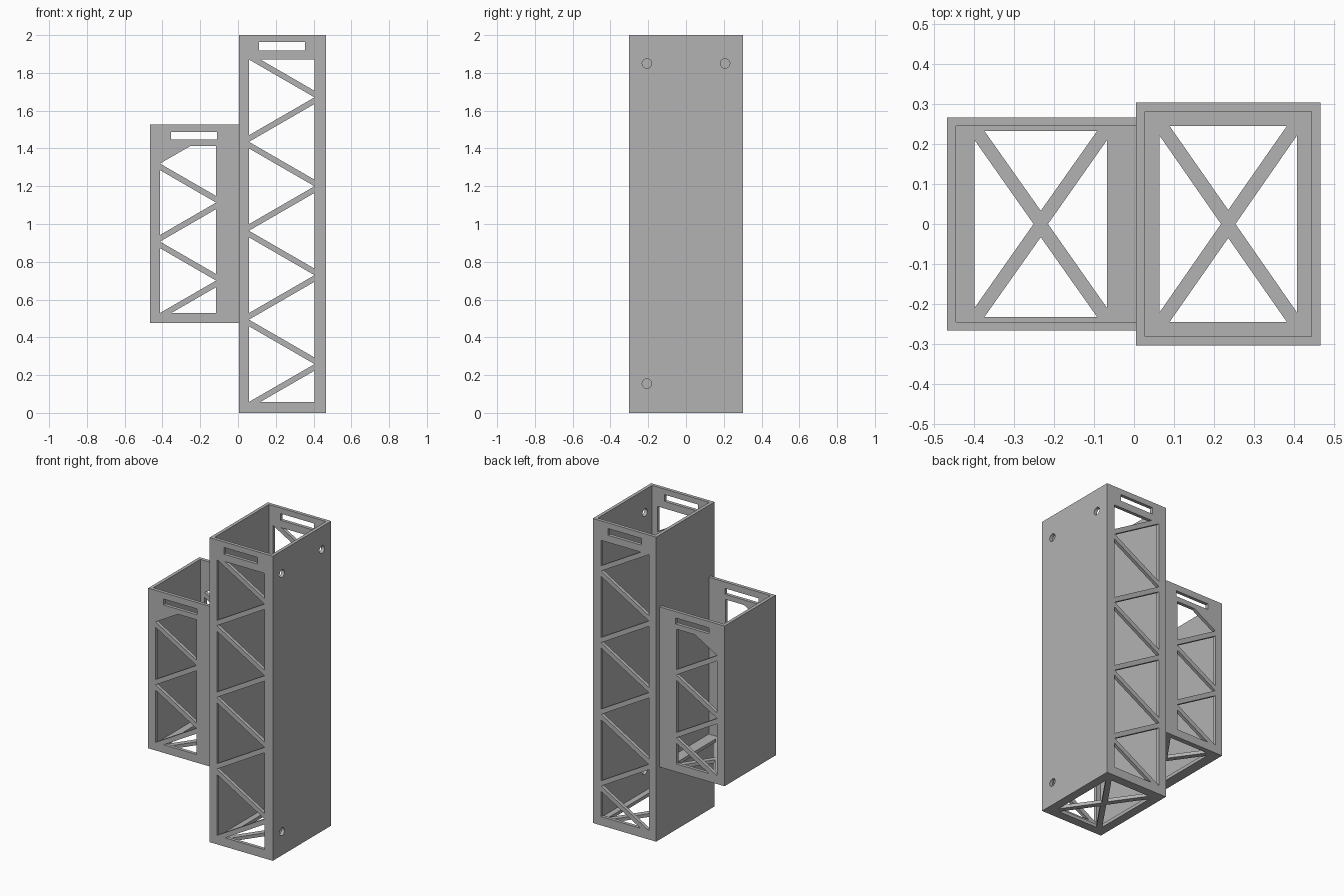
import bpy, bmesh, math
from mathutils import Vector

old = bpy.data.objects.get("Cube")
if old:
    bpy.data.objects.remove(old, do_unlink=True)

WALL = 0.022      # sheet thickness
GAP = 0.035       # half spacing between neighbouring truss openings

grey = bpy.data.materials.new("light grey")
grey.use_nodes = True
colour = (0.45, 0.45, 0.45, 1)
grey.diffuse_color = colour
grey.node_tree.nodes["Principled BSDF"].inputs["Base Color"].default_value = colour


def prisms(name, polygons, axis, start, end):
    """Object holding one prism per polygon, extruded along the given axis."""
    place = {"x": lambda u, v, t: (t, u, v),
             "y": lambda u, v, t: (u, t, v),
             "z": lambda u, v, t: (u, v, t)}[axis]
    bm = bmesh.new()
    for poly in polygons:
        face = bm.faces.new([bm.verts.new(place(u, v, start)) for u, v in poly])
        made = bmesh.ops.extrude_face_region(bm, geom=[face])["geom"]
        verts = [g for g in made if isinstance(g, bmesh.types.BMVert)]
        bmesh.ops.translate(bm, verts=verts, vec=Vector(place(0, 0, end - start)))
    bmesh.ops.recalc_face_normals(bm, faces=bm.faces)
    mesh = bpy.data.meshes.new(name)
    bm.to_mesh(mesh)
    bm.free()
    ob = bpy.data.objects.new(name, mesh)
    bpy.context.collection.objects.link(ob)
    return ob


def rect(u0, u1, v0, v1):
    return [(u0, v0), (u1, v0), (u1, v1), (u0, v1)]


def circle(u, v, r, n=32):
    return [(u + r * math.cos(math.tau * i / n), v + r * math.sin(math.tau * i / n))
            for i in range(n)]


def clip(poly, level, sign):
    """Keep the part of a polygon where sign * (v - level) >= 0."""
    out = []
    for (u0, v0), (u1, v1) in zip(poly, poly[1:] + poly[:1]):
        d0, d1 = sign * (v0 - level), sign * (v1 - level)
        if d0 >= 0:
            out.append((u0, v0))
        if d0 * d1 < 0:
            t = d0 / (d0 - d1)
            out.append((u0 + t * (u1 - u0), v0 + t * (v1 - v0)))
    return out


def truss(x0, x1, low, high, count):
    """Zigzag of triangular openings, leaving thirty degree struts."""
    h = (x1 - x0) * math.tan(math.radians(30))
    pitch = 2 * (h + GAP)
    polys = []
    for k in range(count + 1):
        b = low - GAP + k * pitch
        tri = [(x0, b), (x1, b - h), (x1, b + h)]
        polys.append(clip(clip(tri, low, 1), high, -1))
        if k < count:
            a = low + h + k * pitch
            polys.append([(x0, a - h), (x1, a), (x0, a + h)])
    return polys


def cross(cx, hx, hy, tip_x, tip_y, end_x, end_y):
    """Four triangles around a diagonal cross."""
    polys = []
    for s in (-1, 1):
        polys.append([(cx, s * tip_y), (cx - end_x, s * hy), (cx + end_x, s * hy)])
        polys.append([(cx + s * tip_x, 0), (cx + s * hx, -end_y), (cx + s * hx, end_y)])
    return polys


def carve(body, cutters):
    """Subtract the cutters and bake the result."""
    for c in cutters:
        c.hide_render = True
        mod = body.modifiers.new("cut", "BOOLEAN")
        mod.operation, mod.solver, mod.object = "DIFFERENCE", "EXACT", c
    graph = bpy.context.evaluated_depsgraph_get()
    mesh = bpy.data.meshes.new_from_object(body.evaluated_get(graph))
    body.modifiers.clear()
    body.data = mesh
    for c in cutters:
        bpy.data.objects.remove(c, do_unlink=True)
    mesh.materials.clear()
    mesh.materials.append(grey)
    for p in mesh.polygons:
        p.material_index = 0
        p.use_smooth = False


# Tall open-topped box with bolt holes in its outer wall
tall = prisms("tall_box", [rect(0.005, 0.465, -0.303, 0.303)], "z", 0, 2)
carve(tall, [
    prisms("tall_cavity", [rect(0.005 + WALL, 0.465 - WALL, -0.303 + WALL, 0.303 - WALL)],
           "z", WALL, 2.1),
    prisms("tall_truss", truss(0.058, 0.405, 0.058, 1.872, 4)
           + [rect(0.111, 0.354, 1.919, 1.963)], "y", -0.5, 0.5),
    prisms("tall_floor", cross(0.235, 0.171, 0.244, 0.018, 0.035, 0.146, 0.22),
           "z", -0.1, 0.04),
    prisms("bolt_holes", [circle(-0.207, 1.85, 0.025), circle(0.207, 1.85, 0.025),
                          circle(-0.207, 0.155, 0.025)], "x", 0.4, 0.5),
])

# Short box hung on the tall one, sharing its wall
low, top = 0.476, 1.528
short = prisms("short_box", [rect(-0.466, 0.005, -0.266, 0.266)], "z", low, top)
carve(short, [
    prisms("short_cavity", [rect(-0.466 + WALL, 0.1, -0.266 + WALL, 0.266 - WALL)],
           "z", low + WALL, 1.6),
    prisms("short_truss", truss(-0.413, -0.116, 0.529, 1.414, 2)
           + [rect(-0.355, -0.111, 1.447, 1.486)], "y", -0.5, 0.5),
    prisms("short_floor", cross(-0.2325, 0.165, 0.2325, 0.018, 0.033, 0.141, 0.209),
           "z", low - 0.1, low + 0.04),
])
